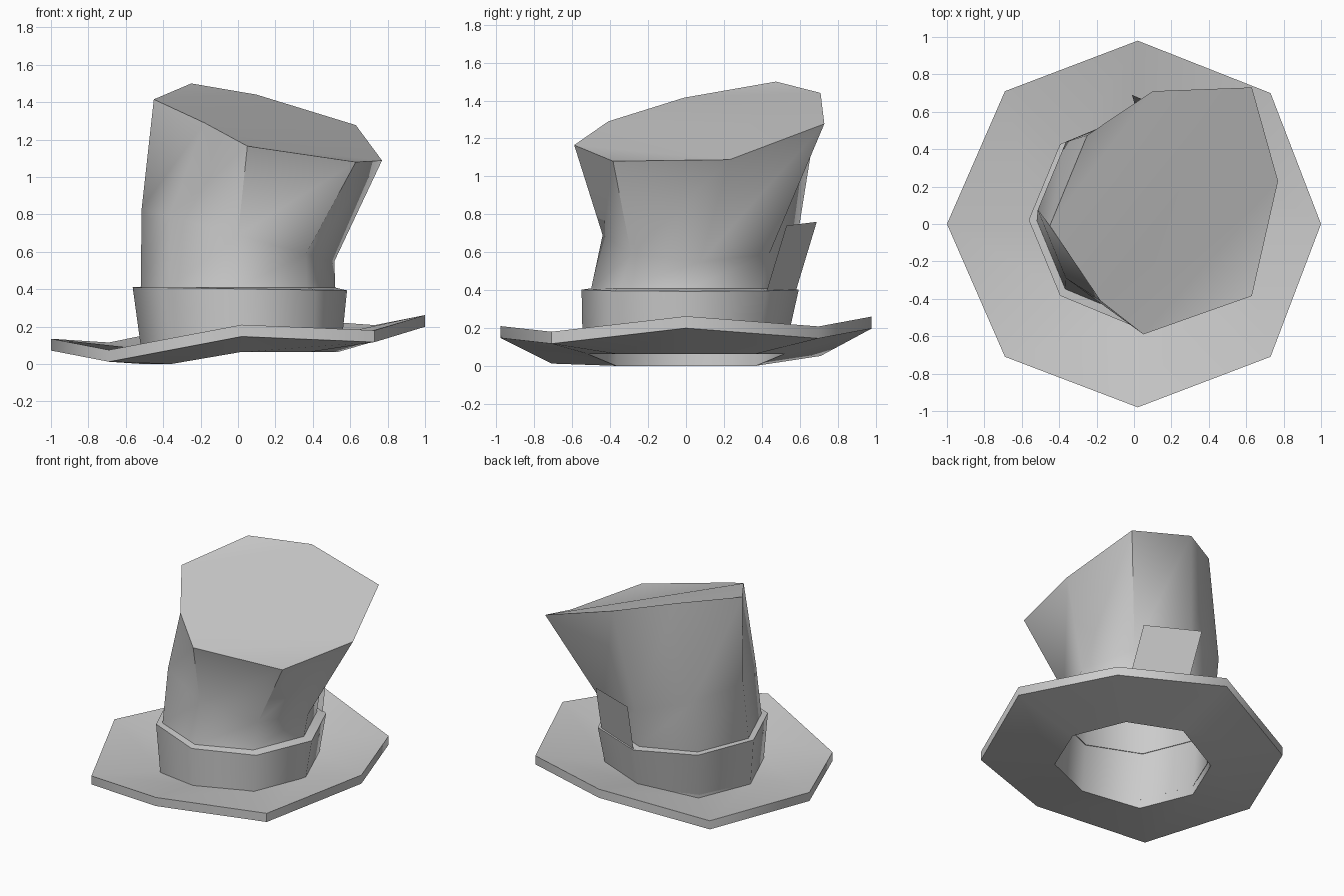
import bpy, math

if "Cube" in bpy.data.objects:
    bpy.data.objects.remove(bpy.data.objects["Cube"])

N = 8  # every ring is an octagon: left, front-left, front ... counter-clockwise


def ring(cx, cy, r, z):
    """Octagon ring; z is a function of (x, y) so that it can tilt."""
    pts = []
    for i in range(N):
        a = math.pi + i * math.tau / N
        x, y = cx + r * math.cos(a), cy + r * math.sin(a)
        pts.append((x, y, z(x, y)))
    return pts


def loft(name, rings, cap=()):
    """Skin successive rings; cap lists faces by index into the last ring."""
    verts = [p for r in rings for p in r]
    faces = []
    for k in range(len(rings) - 1):
        for i in range(N):
            j = (i + 1) % N
            faces.append((k * N + i, k * N + j, (k + 1) * N + j, (k + 1) * N + i))
    last = (len(rings) - 1) * N
    faces += [tuple(last + i for i in f) for f in cap]
    return add(name, verts, faces)


def add(name, verts, faces, angle=48):
    mesh = bpy.data.meshes.new(name)
    mesh.from_pydata(verts, [], faces)
    mesh.update()
    ob = bpy.data.objects.new(name, mesh)
    bpy.context.collection.objects.link(ob)
    bpy.ops.object.select_all(action='DESELECT')
    ob.select_set(True)
    bpy.context.view_layer.objects.active = ob
    bpy.ops.object.shade_smooth_by_angle(angle=math.radians(angle))
    return ob


# head opening, lower on the left side
hole = ring(0.01, 0, 0.52, lambda x, y: 0.0 if x < -0.1 else 0.063)

# wavy brim
brim_top = [(-1, 0, 0.135), (-0.69, -0.71, 0.075), (0.02, -0.98, 0.21),
            (0.73, -0.71, 0.18), (1, 0, 0.262), (0.73, 0.70, 0.208),
            (0.02, 0.98, 0.26), (-0.69, 0.71, 0.115)]
brim_bottom = [(x, y, z - 0.063) for x, y, z in brim_top]
hole_top = [(x, y, z + 0.063) for x, y, z in hole]
loft("brim", [hole, brim_bottom, brim_top, hole_top])

# leaning, flared crown with a slanted folded top
crown_top = [(-0.45, -0.01, 1.415), (-0.18, -0.41, 1.29), (0.05, -0.59, 1.165),
             (0.63, -0.385, 1.08), (0.77, 0.23, 1.088), (0.63, 0.73, 1.277),
             (0.10, 0.71, 1.44), (-0.25, 0.475, 1.50)]
neck = ring(0, 0.02, 0.52, lambda x, y: 0.41)
waist = ring(0, 0.075, 0.515, lambda x, y: 0.69 - 0.275 * x)
loft("crown", [hole, neck, waist, crown_top],
     cap=[(0, 6, 7), (0, 1, 5, 6), (1, 2, 4, 5), (2, 3, 4)])

# hat band
loft("band", [ring(0.02, -0.01, 0.535, lambda x, y: 0.09 + 0.06 * x),
              ring(0.01, 0.022, 0.573, lambda x, y: 0.402 - 0.015 * x),
              ring(0, 0.02, 0.515, lambda x, y: 0.41)])

# card tucked into the band at the back
add("card", [(-0.01, 0.69, 0.76), (0.36, 0.53, 0.74),
             (0.39, 0.415, 0.36), (0.02, 0.575, 0.38)], [(0, 1, 2, 3)])
